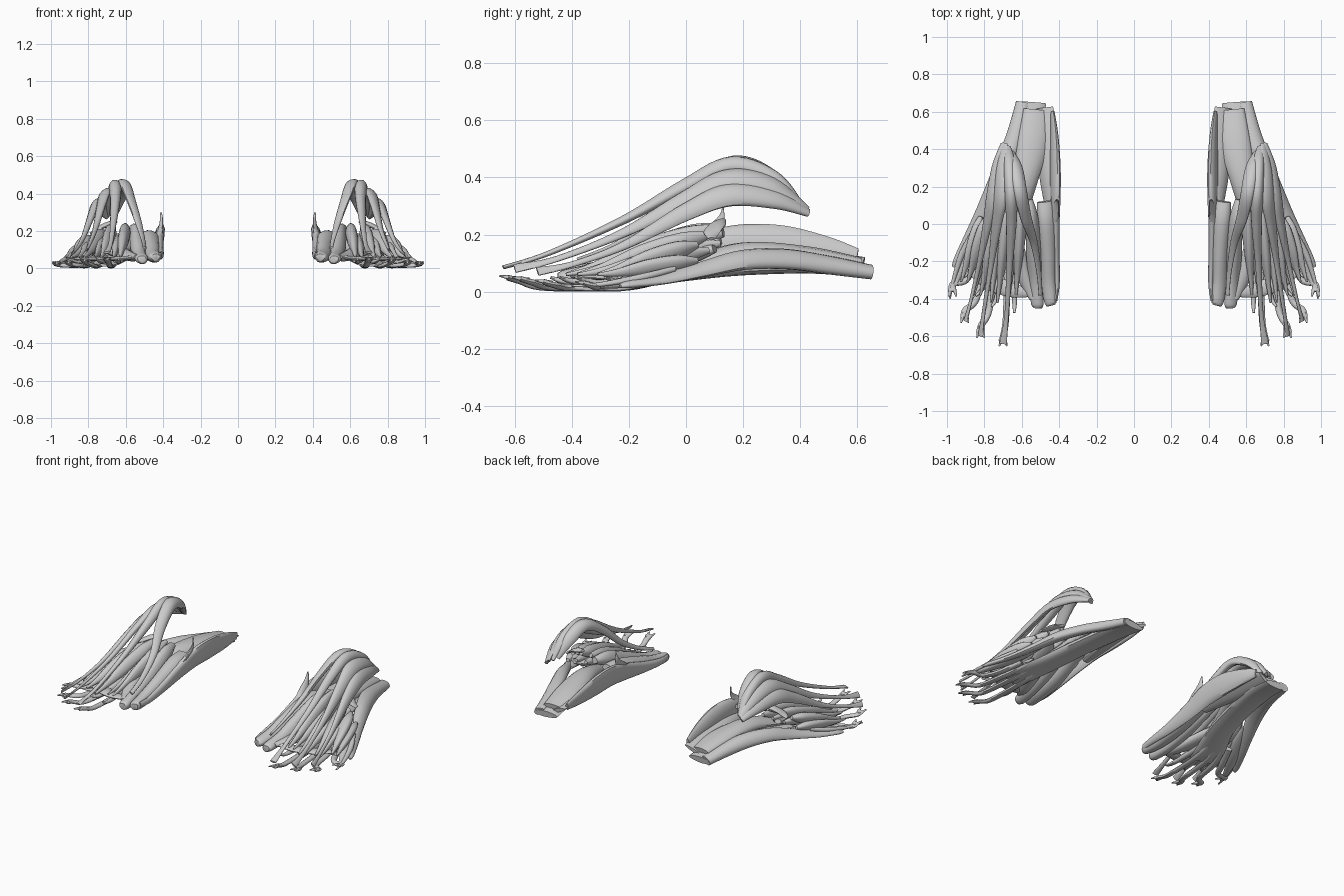
import bpy, bmesh, math
from mathutils import Vector


def spline(p, t):
    # Catmull-Rom sample through tuples of (x, y, z, half width, half thickness)
    n = len(p) - 1
    i = min(int(t * n), n - 1)
    u = t * n - i
    a, b, c, d = p[max(i - 1, 0)], p[i], p[i + 1], p[min(i + 2, n)]
    return [0.5 * (2 * q + (r - o) * u + (2 * o - 5 * q + 4 * r - s) * u * u
                   + (3 * q - o - 3 * r + s) * u ** 3) for o, q, r, s in zip(a, b, c, d)]


def muscle(name, pts, roll=0, sides=14, ridge=0.06):
    # Elliptical loft along a path, mirrored to the other foot
    steps = 7 * (len(pts) - 1)
    samples = [spline(pts, k / steps) for k in range(steps + 1)]
    bm = bmesh.new()
    rings = []
    ca, sa = math.cos(math.radians(roll)), math.sin(math.radians(roll))
    for k, s in enumerate(samples):
        c = Vector(s[:3])
        t = (Vector(samples[min(k + 1, steps)][:3]) - Vector(samples[max(k - 1, 0)][:3])).normalized()
        side = t.cross(Vector((0, 0, 1))).normalized()
        nrm = side.cross(t)
        wd, hd = side * ca + nrm * sa, nrm * ca - side * sa
        w, h = max(s[3], 0.004), max(s[4], 0.003)
        ring = []
        for j in range(sides):
            a = 2 * math.pi * j / sides
            f = 1 + ridge * math.cos(3 * a + k * 0.12)
            v = c + wd * (w * f * math.cos(a)) + hd * (h * f * math.sin(a))
            v.z = max(v.z, 0)
            ring.append(bm.verts.new(v))
        rings.append(ring)
    for r, q in zip(rings, rings[1:]):
        for j in range(sides):
            m = (j + 1) % sides
            bm.faces.new((r[j], r[m], q[m], q[j]))
    bm.faces.new(rings[0])
    bm.faces.new(rings[-1])
    bmesh.ops.recalc_face_normals(bm, faces=bm.faces)
    me = bpy.data.meshes.new(name)
    bm.to_mesh(me)
    bm.free()
    ob = bpy.data.objects.new(name, me)
    bpy.context.collection.objects.link(ob)
    ob.modifiers.new("mirror", 'MIRROR')
    bpy.ops.object.select_all(action='DESELECT')
    ob.select_set(True)
    bpy.context.view_layer.objects.active = ob
    bpy.ops.object.shade_smooth_by_angle(angle=math.radians(50))


# Short toe extensors arching over the instep
muscle("big_toe_extensor", [
    (.655, .385, .30, .016, .012), (.628, .30, .40, .038, .022), (.605, .17, .448, .04, .024),
    (.575, .03, .37, .034, .02), (.535, -.10, .25, .022, .016), (.51, -.25, .16, .015, .009),
    (.50, -.38, .11, .012, .006)], -35)
muscle("second_toe_extensor", [
    (.675, .41, .29, .016, .012), (.665, .31, .395, .032, .026), (.657, .16, .442, .034, .03),
    (.655, 0, .37, .028, .025), (.665, -.22, .25, .018, .015), (.68, -.48, .135, .012, .009),
    (.70, -.64, .085, .02, .006)], 10)
muscle("third_toe_extensor", [
    (.69, .425, .285, .016, .01), (.705, .30, .37, .042, .02), (.715, .15, .392, .048, .023),
    (.735, 0, .325, .036, .019), (.765, -.22, .205, .018, .013), (.80, -.45, .115, .012, .008),
    (.82, -.60, .08, .02, .006)], 48)
muscle("fourth_toe_extensor", [
    (.70, .43, .275, .016, .01), (.732, .31, .325, .04, .019), (.76, .15, .34, .046, .021),
    (.785, 0, .28, .034, .019), (.83, -.22, .16, .016, .012), (.87, -.40, .095, .011, .008),
    (.90, -.52, .07, .018, .006)], 55)

# Sole: central flexor sheet
muscle("sole_flexor_belly", [
    (.55, .65, .065, .075, .02), (.565, .45, .088, .075, .026), (.605, .2, .085, .075, .03),
    (.65, 0, .06, .08, .024), (.71, -.17, .027, .09, .014), (.73, -.25, .016, .085, .007)])
muscle("deep_sole_flexor", [
    (.53, .61, .10, .065, .02), (.55, .42, .13, .08, .028), (.59, .2, .135, .065, .036),
    (.64, 0, .09, .05, .025), (.68, -.12, .06, .04, .012)])

# Flexor tendons with split tips
toes = [(.70, -.645, .05), (.82, -.60, .045), (.905, -.52, .035), (.97, -.38, .03)]
for i, (x, y, z) in enumerate(toes):
    sx = .66 + .045 * i
    mx = sx + (x - sx) * .6
    muscle(f"toe_flexor_tendon_{i+1}", [
        (sx, -.08, .045, .022, .014), (sx + (x - sx) * .35, -.22, .014, .02, .012),
        (mx, -.1 + (y + .1) * .72, .014, .017, .012), (x - .006, y + .06, z - .012, .018, .011),
        (x, y + .02, z, .023, .01)], sides=10)
    for s in (-1, 1):
        muscle(f"toe_tendon_tip_{i+1}_{'inner' if s < 0 else 'outer'}", [
            (x, y + .05, z - .004, .012, .008), (x + s * .012, y + .02, z, .009, .007),
            (x + s * .02, y - .008, z + .005, .004, .003)], sides=8)
    # Lumbricals beside each tendon
    muscle(f"lumbrical_{i+1}", [
        (sx - .01, -.04, .07, .008, .006), (sx - .02 + (x - sx) * .3, -.18, .05, .02, .016),
        (mx - .045, y * .62, .035, .014, .012), (x - .06, y * .72 - .01, .05, .006, .005)], sides=10)

# Outer edge of the foot
muscle("outer_edge_muscle", [
    (.60, .65, .07, .035, .022), (.635, .5, .095, .045, .028), (.685, .35, .115, .05, .03),
    (.75, .2, .11, .045, .03), (.82, .05, .075, .036, .022), (.885, -.08, .045, .03, .016),
    (.945, -.19, .028, .02, .012), (.965, -.23, .02, .01, .006)], 30)
muscle("little_toe_flexor", [
    (.76, .10, .10, .012, .01), (.82, -.03, .07, .036, .022), (.88, -.15, .04, .034, .02),
    (.935, -.27, .022, .018, .012), (.955, -.33, .022, .008, .006)])
muscle("little_toe_side_slip", [
    (.86, -.04, .08, .012, .01), (.92, -.16, .05, .016, .012), (.965, -.30, .025, .01, .008),
    (.985, -.40, .02, .005, .004)])

# Inner edge of the foot
muscle("inner_edge_muscle", [
    (.435, .60, .125, .025, .01), (.425, .48, .145, .05, .02), (.42, .32, .165, .07, .026),
    (.42, .16, .165, .07, .026), (.422, 0, .13, .055, .022), (.417, -.18, .09, .036, .018),
    (.412, -.32, .07, .024, .014), (.42, -.41, .065, .02, .01)], 82)
muscle("inner_heel_sheet", [
    (.485, .62, .095, .055, .012), (.47, .45, .115, .065, .02), (.455, .25, .12, .055, .026),
    (.45, .1, .11, .03, .02)], 25)
muscle("inner_upper_slip", [
    (.412, .13, .30, .003, .003), (.41, .12, .25, .015, .007), (.42, .07, .19, .035, .014),
    (.44, -.03, .13, .03, .02)], 60)

# Big toe flexor, two heads
muscle("big_toe_flexor_inner", [
    (.48, .12, .18, .04, .02), (.47, .02, .16, .052, .04), (.46, -.15, .105, .05, .048),
    (.455, -.3, .07, .042, .038), (.445, -.41, .06, .034, .028), (.44, -.435, .06, .022, .018)])
muscle("big_toe_flexor_outer", [
    (.565, .13, .21, .022, .02), (.547, .03, .19, .034, .045), (.535, -.15, .12, .042, .046),
    (.525, -.3, .07, .036, .036), (.515, -.42, .05, .034, .028), (.515, -.45, .05, .022, .018)])

# Muscles drawing the big toe toward the others
muscle("oblique_adductor", [
    (.73, .10, .15, .02, .015), (.69, 0, .12, .055, .03), (.63, -.17, .085, .055, .03),
    (.57, -.32, .06, .034, .024), (.54, -.40, .06, .018, .014)])
muscle("transverse_adductor", [
    (.88, -.25, .05, .015, .006), (.78, -.31, .05, .04, .01), (.66, -.35, .05, .04, .012),
    (.55, -.37, .06, .02, .01)])

# Interossei filling the gaps between the foot bones
gaps = [(.60, .12, .23, .63, -.38), (.67, .12, .225, .73, -.42),
        (.725, .08, .20, .82, -.38), (.785, .04, .165, .89, -.31)]
for i, (x, y, z, ex, ey) in enumerate(gaps):
    for name, off, dz, size in (("upper", 0, 0, 1), ("lower", .035, -.055, .85)):
        def at(f, lift, w, h):
            return (x + off + (ex - x) * f, y + (ey - y) * f,
                    z + dz + (.055 - z - dz) * f + lift, w * size, h * size)
        muscle(f"interosseous_{name}_{i+1}", [
            at(0, 0, .012, .012), at(.2, .003, .03, .036), at(.5, .002, .029, .038),
            at(.8, 0, .015, .018), at(1, .005, .006, .006)], 15 * i)

# Flat ligament over the instep
muscle("instep_ligament", [
    (.79, .09, .185, .012, .006), (.75, .09, .21, .03, .01), (.70, .11, .235, .03, .012),
    (.65, .13, .25, .012, .008)])
